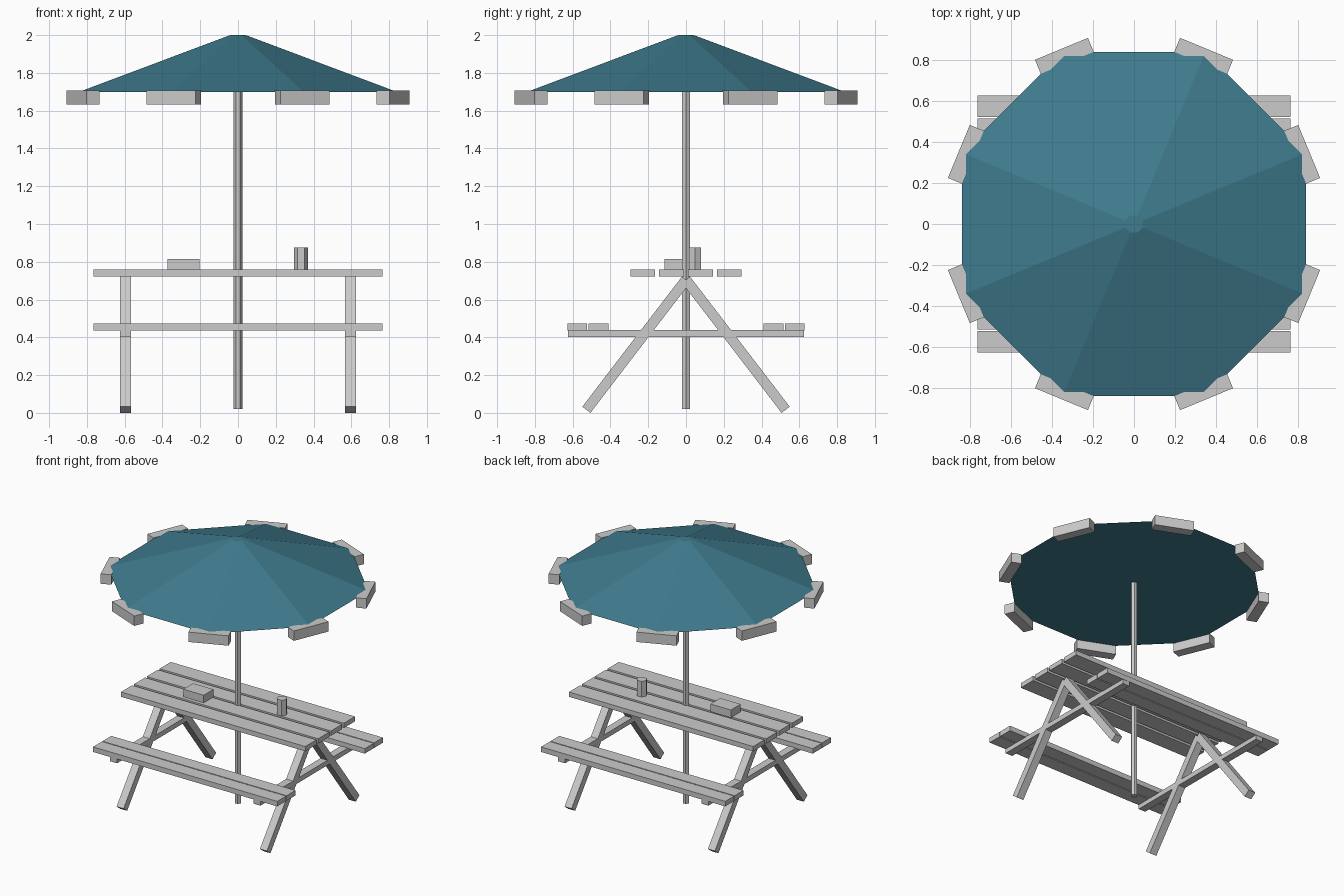
import bpy, bmesh
from math import cos, sin, pi, atan2
from mathutils import Matrix, Vector

if "Cube" in bpy.data.objects:
    bpy.data.objects.remove(bpy.data.objects["Cube"])


def finish(name, bm):
    bmesh.ops.recalc_face_normals(bm, faces=bm.faces)
    mesh = bpy.data.meshes.new(name)
    bm.to_mesh(mesh)
    bm.free()
    obj = bpy.data.objects.new(name, mesh)
    bpy.context.collection.objects.link(obj)
    return obj


def box(name, center, size, axis='X', angle=0.0):
    bm = bmesh.new()
    m = Matrix.Translation(center) @ Matrix.Rotation(angle, 4, axis) @ Matrix.Diagonal((*size, 1))
    bmesh.ops.create_cube(bm, size=1, matrix=m)
    return finish(name, bm)


def frustum(name, x, y, z0, z1, r0, r1, sides, start=0.0):
    bm = bmesh.new()
    rings = []
    for z, r in ((z0, r0), (z1, r1)):
        rings.append([bm.verts.new((x + r * cos(start + 2 * pi * i / sides),
                                    y + r * sin(start + 2 * pi * i / sides), z))
                      for i in range(sides)])
    low, high = rings
    bm.faces.new(low)
    bm.faces.new(high)
    for i in range(sides):
        j = (i + 1) % sides
        bm.faces.new((low[i], low[j], high[j], high[i]))
    return finish(name, bm)


# Tabletop planks
for i in range(4):
    box(f"table_plank_{i + 1}", (0, -0.229 + i * 0.1527, 0.74), (1.53, 0.132, 0.036))

# Benches, two planks each
for side, s in (("front", -1), ("back", 1)):
    for part, y in (("inner", 0.463), ("outer", 0.575)):
        box(f"{side}_bench_{part}_plank", (0, s * y, 0.454), (1.53, 0.104, 0.038))

# A-frames: two sloping legs and a bench support beam at each end
foot, top = Vector((0.5275, 0.0165)), Vector((0.0, 0.705))
d = foot - top
mid = (foot + top) / 2
for end, x in (("left", -0.595), ("right", 0.595)):
    for side, s in (("front", -1), ("back", 1)):
        box(f"{end}_{side}_leg", (x, s * mid.x, mid.y), (0.058, d.length, 0.054),
            'X', s * atan2(d.y, d.x))
    box(f"{end}_bench_support", (x, 0, 0.4205), (0.058, 1.25, 0.037))

# Parasol pole and canopy
frustum("parasol_pole", 0, 0, 0.02, 1.75, 0.0235, 0.0235, 6)
canopy = frustum("parasol_canopy", 0, 0, 1.70, 2.0, 0.909, 0.045, 8, pi / 8)
teal = bpy.data.materials.new("teal_fabric")
teal.diffuse_color = (0.05, 0.2, 0.27, 1)
teal.use_nodes = True
teal.node_tree.nodes["Principled BSDF"].inputs["Base Color"].default_value = teal.diffuse_color
canopy.data.materials.append(teal)

# Hanging blocks at the canopy corners
for i in range(8):
    a = pi / 8 + i * pi / 4
    box(f"canopy_valance_{i + 1}", (0.889 * cos(a), 0.889 * sin(a), 1.67),
        (0.074, 0.28, 0.074), 'Z', a)

# Items on the table
box("lunch_box", (-0.289, -0.057, 0.786), (0.17, 0.116, 0.058))
frustum("cup", 0.333, 0.047, 0.757, 0.875, 0.037, 0.037, 6)
